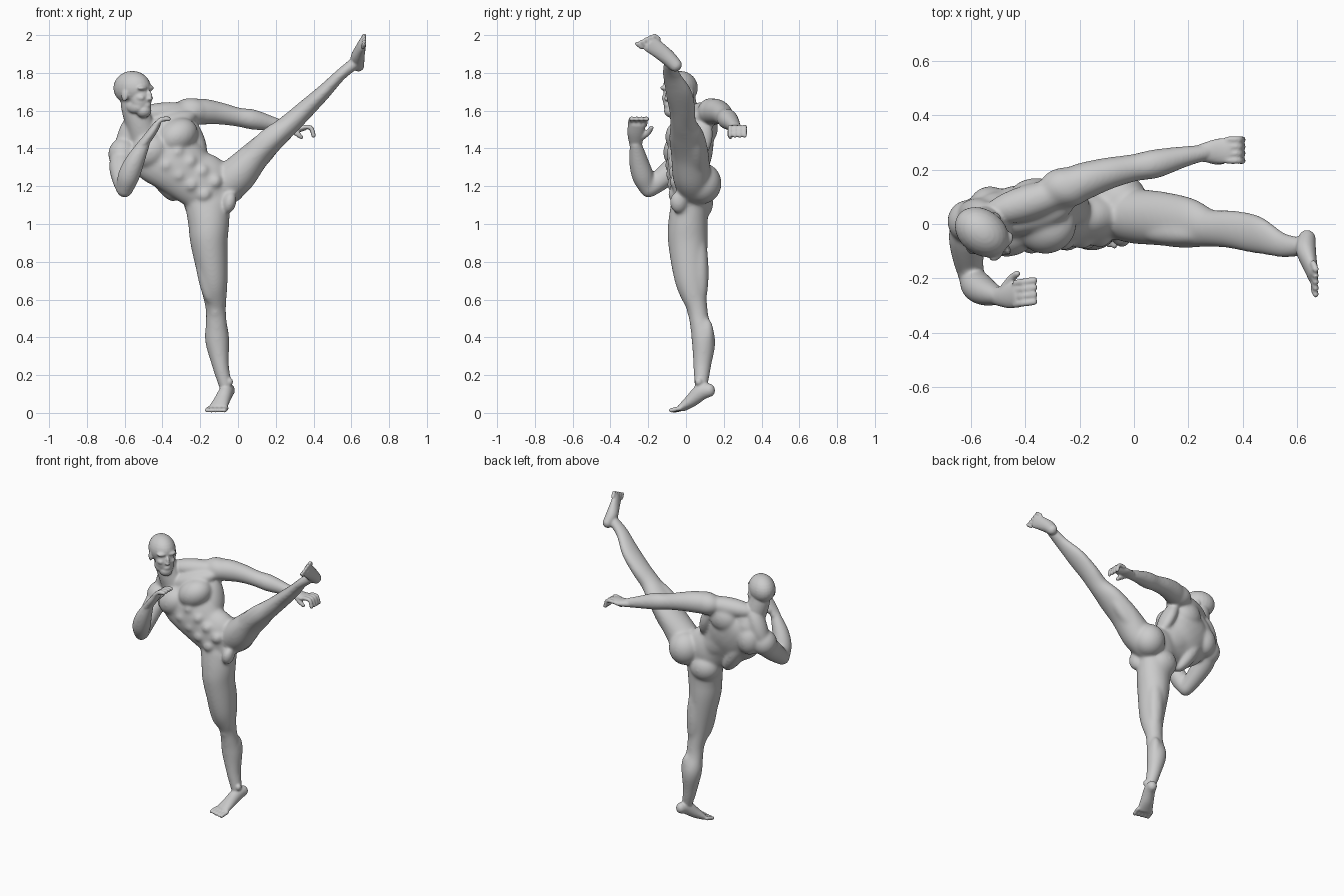
import bpy, bmesh, math
from mathutils import Vector as V, Matrix

parts = []
bm = None


def begin():
    global bm
    bm = bmesh.new()


def finish(name):
    bmesh.ops.recalc_face_normals(bm, faces=bm.faces)
    me = bpy.data.meshes.new(name)
    bm.to_mesh(me)
    bm.free()
    ob = bpy.data.objects.new(name, me)
    bpy.context.collection.objects.link(ob)
    parts.append(ob)


def frame(d, s):
    d = V(d).normalized()
    s = V(s)
    s = (s - d * s.dot(d)).normalized()
    return s, d.cross(s), d


def blob(c, r, d=(0, 0, 1), s=(1, 0, 0)):
    """Ellipsoid; r = half sizes along s, along d x s, along d."""
    m = Matrix([v * k for v, k in zip(frame(d, s), r)]).transposed().to_4x4()
    bmesh.ops.create_uvsphere(bm, u_segments=24, v_segments=14, radius=1,
                              matrix=Matrix.Translation(c) @ m)


def muscle(p, q, w, h, s=(0, 1, 0)):
    p, q = V(p), V(q)
    blob((p + q) / 2, (w, h, (q - p).length / 2), q - p, s)


def tube(secs, s0=(1, 0, 0), s1=None, n=24):
    """Smooth round-ended loft through (x, y, z, a[, b]); a lies along the side vector."""
    secs = [tuple(s) if len(s) == 5 else tuple(s) + (s[3],) for s in secs]
    e = [secs[0]] + secs + [secs[-1]]
    pts = []
    for i in range(len(secs) - 1):
        for k in range(6):
            t = k / 6
            pts.append([0.5 * (2 * b + (c - a) * t + (2 * a - 5 * b + 4 * c - d) * t * t
                               + (3 * b - a - 3 * c + d) * t ** 3)
                        for a, b, c, d in zip(*e[i:i + 4])])
    pts.append(list(secs[-1]))
    s0, s1 = V(s0), V(s1 or s0)
    rings, last = [], len(pts) - 1
    for i, p in enumerate(pts):
        t = V(pts[min(i + 1, last)][:3]) - V(pts[max(i - 1, 0)][:3])
        A, B, T = frame(t, s0.lerp(s1, i / last))
        r = min(p[3:])
        ks = [-0.95, -0.75, -0.4, 0] if i == 0 else [0, 0.4, 0.75, 0.95] if i == last else [0]
        for k in ks:
            f = math.sqrt(1 - k * k)
            rings.append([bm.verts.new(V(p[:3]) + T * k * r
                          + A * p[3] * f * math.cos(2 * math.pi * j / n)
                          + B * p[4] * f * math.sin(2 * math.pi * j / n)) for j in range(n)])
    for a, b in zip(rings, rings[1:]):
        for j in range(n):
            bm.faces.new((a[j], a[(j + 1) % n], b[(j + 1) % n], b[j]))
    bm.faces.new(rings[0][::-1])
    bm.faces.new(rings[-1])


def digits(paths, offset, count, r):
    """Row of fingers or toes: one path repeated along an offset vector."""
    for i in range(count):
        o = V(offset) * (i - (count - 1) / 2)
        tube([tuple(V(p) + o) + (r,) for p in paths], (0.3, 0.5, 0.2), n=10)


# torso
begin()
side = V((0.62, 0.1, 0.75)).normalized()
tube([(-0.11, 0.02, 1.15, 0.10, 0.08), (-0.17, 0.02, 1.21, 0.153, 0.10),
      (-0.25, 0.01, 1.255, 0.15, 0.098), (-0.32, 0.01, 1.315, 0.168, 0.11),
      (-0.39, 0.025, 1.38, 0.19, 0.115), (-0.45, 0.04, 1.45, 0.17, 0.10),
      (-0.49, 0.04, 1.50, 0.09, 0.07)], side, (0.8, 0.25, 0.55))
blob((-0.32, -0.01, 1.465), (0.115, 0.10, 0.09), (-0.5, 0, 0.8), (0.8, 0.2, 0.5))   # chest
blob((-0.46, -0.035, 1.385), (0.11, 0.085, 0.09), (-0.5, 0, 0.8), (0.8, 0.2, 0.5))
muscle((-0.56, 0.0, 1.46), (-0.22, 0.08, 1.58), 0.075, 0.06)          # collar
for sg in (-1, 1):                                                    # abdomen rows
    for t in (0.0, 0.33, 0.66, 1.0):
        c = V((-0.35, -0.066, 1.345)).lerp(V((-0.15, -0.05, 1.19)), t) + side * 0.043 * sg
        blob(c, (0.045, 0.042, 0.04), (-0.78, 0, 0.6), side)
muscle((-0.50, 0.05, 1.40), (-0.33, 0.03, 1.12), 0.075, 0.055)        # flanks
muscle((-0.26, 0.10, 1.56), (-0.18, 0.04, 1.33), 0.07, 0.045)
blob((-0.53, 0.06, 1.39), (0.08, 0.08, 0.10))                         # shoulder blades
blob((-0.36, 0.10, 1.51), (0.10, 0.07, 0.09))
muscle((-0.52, 0.09, 1.48), (-0.18, 0.08, 1.22), 0.04, 0.08)
muscle((-0.52, 0.03, 1.61), (-0.63, 0.04, 1.37), 0.06, 0.055)         # neck-to-shoulder slopes
muscle((-0.56, 0.03, 1.57), (-0.22, 0.13, 1.60), 0.065, 0.06)
blob((-0.055, 0.085, 1.215), (0.105, 0.104, 0.11))                    # buttocks
blob((-0.185, 0.055, 1.11), (0.103, 0.09, 0.095))
blob((-0.045, -0.04, 1.115), (0.037, 0.047, 0.06), (0.2, 0, 1))       # groin
finish("torso")

# head and neck
begin()
tube([(-0.50, 0.03, 1.47, 0.09), (-0.525, 0.005, 1.54, 0.075), (-0.553, -0.01, 1.63, 0.067),
      (-0.56, -0.015, 1.70, 0.06)])
F, S, Z = V((0.8, -0.6, 0)), V((0.6, 0.8, 0)), V((0, 0, 1))


def face(f, s, z, r):
    for k in ((1, -1) if s else (1,)):
        blob(V((-0.56, -0.03, 1.72)) + F * f + S * s * k + Z * z, r, Z, F)


face(0, 0, 0, (0.108, 0.083, 0.09))          # skull
face(0.055, 0, -0.06, (0.058, 0.06, 0.088))
face(0.075, 0, -0.12, (0.042, 0.042, 0.038))  # chin
face(0.04, 0.035, -0.1, (0.05, 0.024, 0.034))  # jaw
face(0.088, 0.03, 0.0, (0.024, 0.034, 0.014))   # brow
face(0.075, 0.036, -0.052, (0.032, 0.022, 0.02))    # cheekbones
face(0.108, 0, -0.04, (0.022, 0.012, 0.028))   # nose
face(0.117, 0, -0.057, (0.015, 0.017, 0.011))
face(0.096, 0, -0.092, (0.022, 0.028, 0.02))     # mouth
face(0.008, 0.079, -0.04, (0.02, 0.011, 0.032))  # ears
muscle((-0.58, 0.0, 1.67), (-0.47, -0.02, 1.47), 0.025, 0.025)
finish("head")

# arm stretched behind the kick
begin()
blob((-0.25, 0.135, 1.595), (0.10, 0.075, 0.073))
tube([(-0.3, 0.11, 1.585, 0.062), (-0.2, 0.152, 1.595, 0.07), (-0.1, 0.185, 1.586, 0.06),
      (0.0, 0.207, 1.566, 0.051), (0.08, 0.222, 1.553, 0.054), (0.18, 0.247, 1.53, 0.04),
      (0.26, 0.262, 1.51, 0.028)], (0, 1, 0))
muscle((-0.2, 0.19, 1.59), (-0.01, 0.215, 1.57), 0.035, 0.045)
tube([(0.25, 0.262, 1.51, 0.034, 0.025), (0.31, 0.268, 1.505, 0.047, 0.021),
      (0.35, 0.27, 1.51, 0.045, 0.016)], (0, 1, 0))
digits([(0.345, 0.272, 1.512), (0.385, 0.272, 1.51), (0.4, 0.272, 1.468)], (0, 0.026, 0), 4, 0.0125)
tube([(0.28, 0.24, 1.50, 0.017), (0.31, 0.232, 1.48, 0.015), (0.335, 0.235, 1.46, 0.012)])
finish("extended_arm")

# bent guarding arm
begin()
blob((-0.61, 0.01, 1.37), (0.078, 0.08, 0.085))
tube([(-0.6, 0.02, 1.36, 0.062), (-0.616, -0.04, 1.31, 0.067), (-0.611, -0.12, 1.245, 0.059),
      (-0.6, -0.19, 1.188, 0.047)])
tube([(-0.6, -0.2, 1.182, 0.044), (-0.58, -0.227, 1.25, 0.058), (-0.547, -0.25, 1.33, 0.052),
      (-0.5, -0.266, 1.42, 0.032)])
tube([(-0.505, -0.266, 1.42, 0.034, 0.026), (-0.46, -0.266, 1.48, 0.045, 0.024),
      (-0.43, -0.262, 1.525, 0.046, 0.02)], (0, 1, 0))
digits([(-0.435, -0.257, 1.525), (-0.405, -0.252, 1.553), (-0.368, -0.247, 1.556)],
       (0, 0.026, 0), 4, 0.0135)
tube([(-0.475, -0.235, 1.46, 0.018), (-0.45, -0.2, 1.485, 0.015), (-0.43, -0.183, 1.51, 0.012)])
finish("guarding_arm")

# raised kicking leg
begin()
tube([(-0.07, 0.05, 1.2, 0.1, 0.1), (0.0, 0.03, 1.262, 0.102, 0.1), (0.1, 0.02, 1.372, 0.1, 0.077),
      (0.2, 0.003, 1.465, 0.094, 0.064), (0.28, -0.015, 1.535, 0.07, 0.056),
      (0.36, -0.02, 1.61, 0.071, 0.049), (0.45, -0.039, 1.695, 0.071, 0.04),
      (0.54, -0.076, 1.787, 0.046, 0.031), (0.61, -0.084, 1.845, 0.034, 0.031)], (0, 1, 0))
muscle((0.02, -0.03, 1.33), (0.26, -0.04, 1.55), 0.045, 0.05)
muscle((0.0, 0.07, 1.22), (0.24, 0.04, 1.48), 0.05, 0.05)
blob((0.285, -0.05, 1.555), (0.03, 0.03, 0.03))
tube([(0.637, -0.055, 1.84, 0.035, 0.032), (0.633, -0.095, 1.88, 0.041, 0.037),
      (0.648, -0.15, 1.925, 0.044, 0.027), (0.66, -0.19, 1.955, 0.047, 0.019)], (0, 0.67, 0.74))
digits([(0.66, -0.19, 1.958), (0.669, -0.213, 1.976)], (0, 0.023, 0.011), 5, 0.012)
finish("kicking_leg")

# standing leg, heel lifted
begin()
tube([(-0.16, 0.02, 1.1, 0.12, 0.1), (-0.155, 0.01, 1.0, 0.109, 0.105), (-0.153, 0.01, 0.9, 0.099, 0.105),
      (-0.13, 0.025, 0.7, 0.076, 0.084), (-0.118, 0.058, 0.56, 0.055, 0.056),
      (-0.115, 0.072, 0.48, 0.056, 0.053), (-0.11, 0.093, 0.38, 0.064, 0.063),
      (-0.092, 0.086, 0.25, 0.044, 0.047), (-0.068, 0.08, 0.15, 0.034, 0.034)])
muscle((-0.20, -0.01, 1.0), (-0.15, 0.0, 0.58), 0.05, 0.05)
muscle((-0.10, -0.01, 0.88), (-0.095, 0.03, 0.54), 0.04, 0.04)
muscle((-0.13, 0.06, 1.0), (-0.11, 0.08, 0.56), 0.05, 0.055)
blob((-0.12, 0.03, 0.535), (0.03, 0.025, 0.035))
muscle((-0.085, 0.115, 0.50), (-0.09, 0.10, 0.28), 0.04, 0.04)
blob((-0.044, 0.068, 0.165), (0.018, 0.02, 0.022))
tube([(-0.048, 0.122, 0.12, 0.032, 0.036), (-0.062, 0.08, 0.11, 0.037, 0.043),
      (-0.085, 0.03, 0.066, 0.043, 0.035), (-0.105, -0.015, 0.031, 0.051, 0.023)], (1, -0.3, 0))
digits([(-0.107, -0.02, 0.024), (-0.114, -0.048, 0.018), (-0.118, -0.067, 0.013)],
       (0.023, -0.006, 0), 5, 0.0125)
finish("standing_leg")

# fuse all parts into one skin, light smoothing everywhere
for ob in parts:
    ob.select_set(True)
body = parts[0]
bpy.context.view_layer.objects.active = body
bpy.ops.object.join()
body.name = "kicking_figure"
rem = body.modifiers.new("skin", 'REMESH')
rem.mode, rem.voxel_size = 'VOXEL', 0.006
sm = body.modifiers.new("soften", 'SMOOTH')
sm.factor, sm.iterations = 0.5, 4
bpy.ops.object.convert(target='MESH')

# stronger muscle blending away from the head, hands and feet
fine = [((-0.55, -0.05, 1.7), 0.15), ((0.34, 0.27, 1.5), 0.10), ((-0.43, -0.25, 1.5), 0.11),
        ((0.65, -0.13, 1.91), 0.15), ((-0.08, 0.03, 0.07), 0.16)]
group = body.vertex_groups.new(name="muscles")
for v in body.data.vertices:
    w = min((v.co - V(c)).length - r for c, r in fine)
    group.add([v.index], max(0.0, min(1.0, w / 0.1)), 'REPLACE')
sm = body.modifiers.new("blend", 'SMOOTH')
sm.factor, sm.iterations, sm.vertex_group = 0.5, 45, group.name
bpy.ops.object.convert(target='MESH')
bpy.ops.object.shade_smooth()
